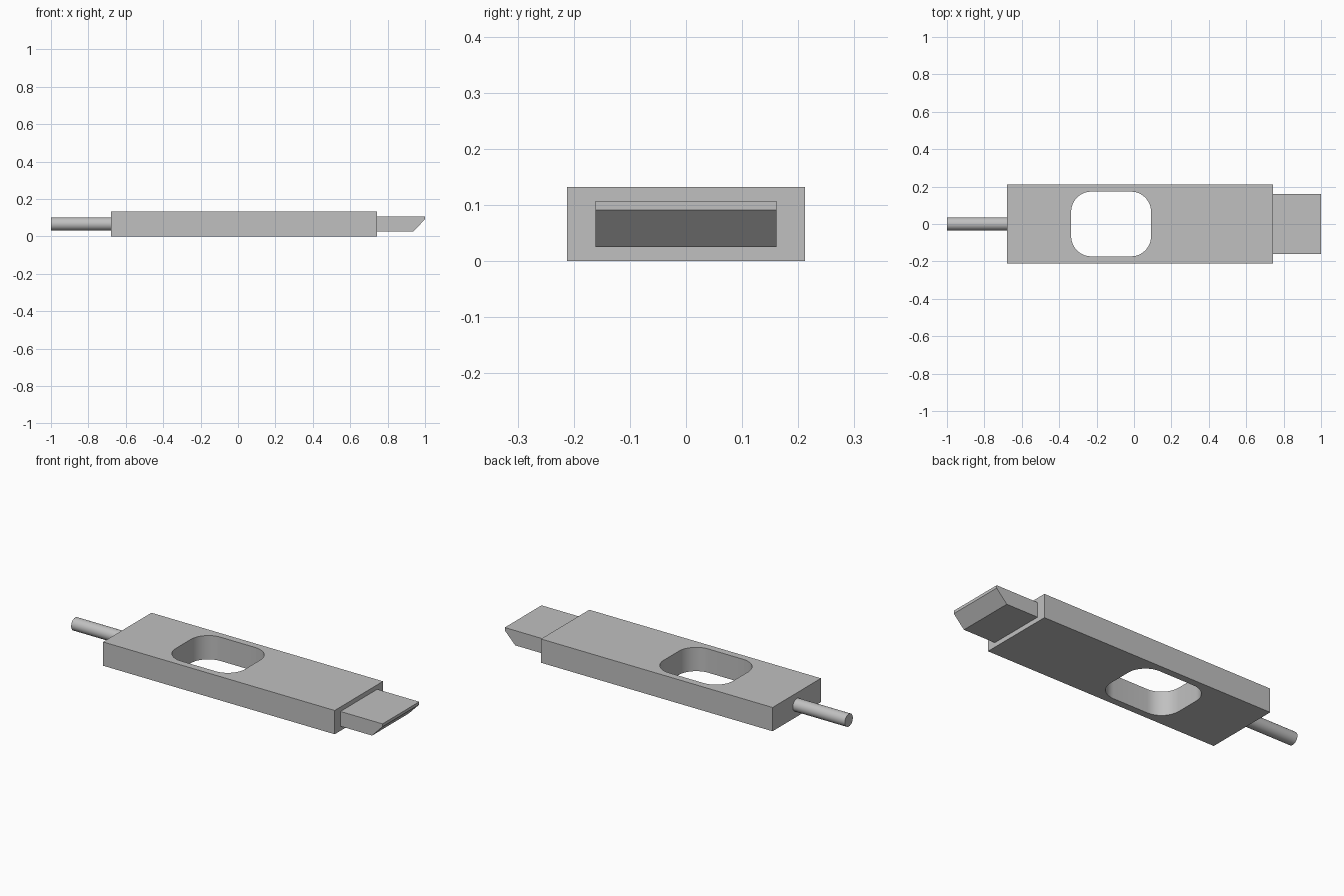
import bpy, bmesh, math
from mathutils import Matrix, Vector

cube = bpy.data.objects.get("Cube")
if cube:
    bpy.data.objects.remove(cube, do_unlink=True)

# One plain steel colour
steel = bpy.data.materials.new("grey_steel")
steel.use_nodes = True
steel.diffuse_color = (0.53, 0.53, 0.53, 1)
steel.node_tree.nodes["Principled BSDF"].inputs["Base Color"].default_value = steel.diffuse_color

MID_Z = 0.066


def add_object(name, bm):
    bmesh.ops.recalc_face_normals(bm, faces=bm.faces)
    mesh = bpy.data.meshes.new(name)
    bm.to_mesh(mesh)
    bm.free()
    mesh.materials.append(steel)
    obj = bpy.data.objects.new(name, mesh)
    bpy.context.collection.objects.link(obj)
    return obj


def prism(name, outline, direction):
    """Extrude a closed outline of 3D points along a direction."""
    bm = bmesh.new()
    face = bm.faces.new([bm.verts.new(p) for p in outline])
    moved = bmesh.ops.extrude_face_region(bm, geom=[face], use_keep_orig=True)["geom"]
    bmesh.ops.translate(bm, vec=direction, verts=[v for v in moved if isinstance(v, bmesh.types.BMVert)])
    return add_object(name, bm)


def rounded_rectangle(x0, x1, half_y, radius, z, steps=12):
    cx, hx = (x0 + x1) / 2, (x1 - x0) / 2
    points = []
    for quarter, (sx, sy) in enumerate([(1, 1), (-1, 1), (-1, -1), (1, -1)]):
        for i in range(steps + 1):
            a = (quarter + i / steps) * math.pi / 2
            points.append((cx + sx * (hx - radius) + radius * math.cos(a),
                           sy * (half_y - radius) + radius * math.sin(a), z))
    return points


def smooth(obj):
    bpy.ops.object.select_all(action="DESELECT")
    obj.select_set(True)
    bpy.context.view_layer.objects.active = obj
    bpy.ops.object.shade_smooth_by_angle(angle=math.radians(30))


# Flat body with a rounded window cut through it
body = prism("body", [(-0.68, -0.212, 0), (0.742, -0.212, 0), (0.742, 0.212, 0), (-0.68, 0.212, 0)],
             Vector((0, 0, 0.132)))
cutter = prism("window_cutter", rounded_rectangle(-0.336, 0.091, 0.173, 0.107, -0.1), Vector((0, 0, 0.4)))
cutter.hide_render = True
cut = body.modifiers.new("window", "BOOLEAN")
cut.operation = "DIFFERENCE"
cut.solver = "EXACT"
cut.object = cutter
bpy.context.view_layer.objects.active = body
bpy.ops.object.modifier_apply(modifier=cut.name)
bpy.data.objects.remove(cutter, do_unlink=True)
smooth(body)

# Bolt tongue, bevelled underneath at the tip
profile = [(0.742, 0.025), (0.936, 0.025), (1, 0.091), (1, 0.107), (0.742, 0.107)]
prism("tongue", [(x, -0.161, z) for x, z in profile], Vector((0, 0.322, 0)))

# Round rod at the rear end
bm = bmesh.new()
bmesh.ops.create_cone(bm, cap_ends=True, segments=32, radius1=0.035, radius2=0.035, depth=0.32,
                      matrix=Matrix.Translation((-0.84, 0, MID_Z)) @ Matrix.Rotation(math.pi / 2, 4, "Y"))
smooth(add_object("rod", bm))
